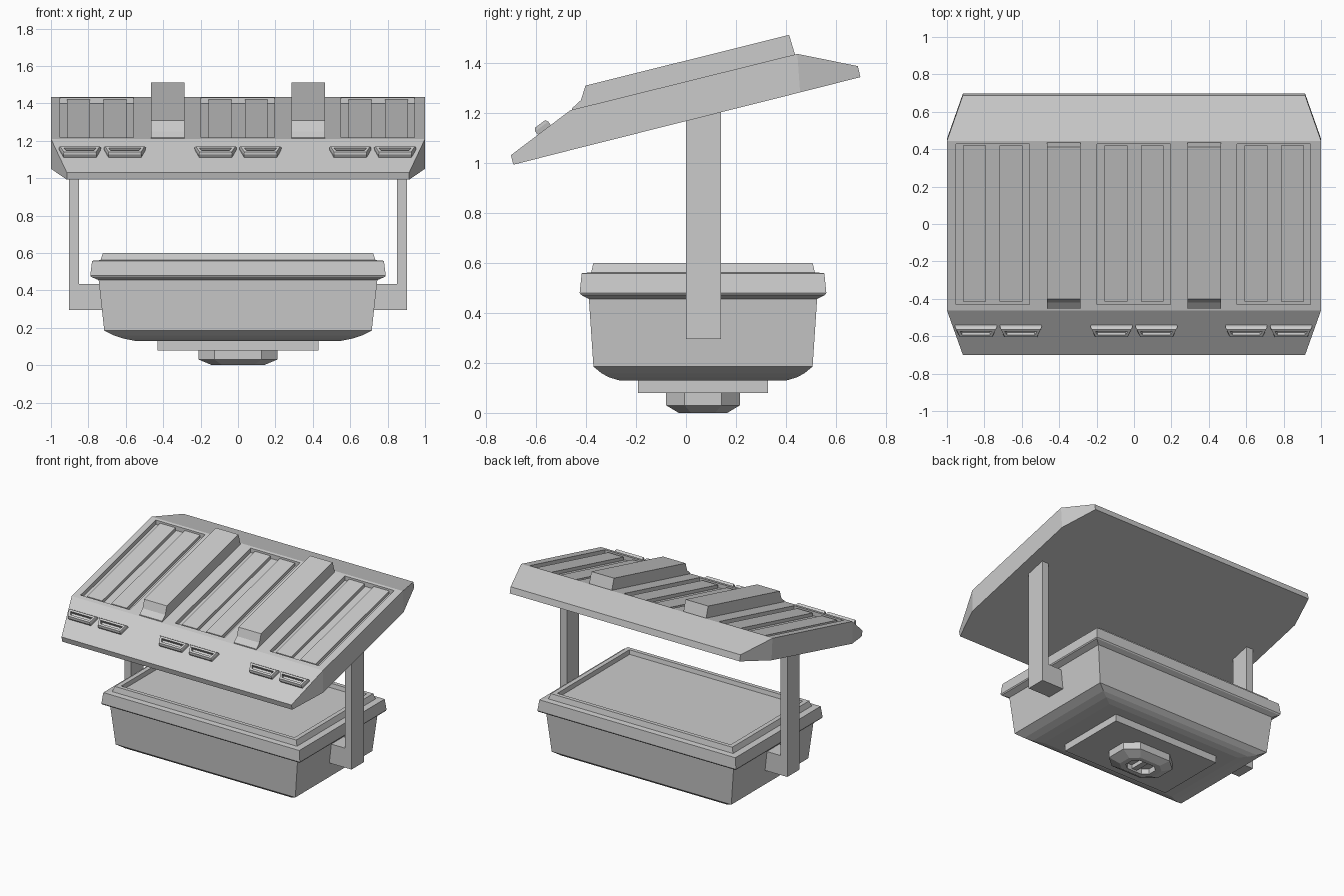
import bpy, bmesh

if "Cube" in bpy.data.objects:
    bpy.data.objects.remove(bpy.data.objects["Cube"])

CY = 0.068  # depth centre of the hanging box


def loft(name, rings):
    """Skin equal-length rings of points into a closed solid."""
    bm = bmesh.new()
    vs = [[bm.verts.new(p) for p in r] for r in rings]
    n = len(rings[0])
    for a, b in zip(vs, vs[1:]):
        for i in range(n):
            j = (i + 1) % n
            bm.faces.new((a[i], a[j], b[j], b[i]))
    bm.faces.new(vs[0])
    bm.faces.new(vs[-1])
    bmesh.ops.recalc_face_normals(bm, faces=bm.faces)
    me = bpy.data.meshes.new(name)
    bm.to_mesh(me)
    bm.free()
    ob = bpy.data.objects.new(name, me)
    bpy.context.collection.objects.link(ob)
    return ob


def rect(hx, hy, z, cy=CY):
    return [(-hx, cy - hy, z), (hx, cy - hy, z), (hx, cy + hy, z), (-hx, cy + hy, z)]


def octa(hx, hy, z, fx=0.6, fy=0.5, cy=CY):
    a, b = hx * fx, hy * fy
    pts = [(a, -hy), (hx, -b), (hx, b), (a, hy), (-a, hy), (-hx, b), (-hx, -b), (-a, -hy)]
    return [(x, cy + y, z) for x, y in pts]


def extrude_x(name, prof, x0, x1):
    return loft(name, [[(x, y, z) for y, z in prof] for x in (x0, x1)])


def roof_z(y):
    return 1.21 + (y + 0.462) * 0.248


def roof_block(name, x0, x1, y0, y1, h0, h1):
    prof = [(y0, roof_z(y0) + h0), (y1, roof_z(y1) + h0),
            (y1, roof_z(y1) + h1), (y0, roof_z(y0) + h1)]
    return extrude_x(name, prof, x0, x1)


# Sloped roof slab: rows of (half width, bottom y, bottom z, top y, top z)
rows = [(0.915, -0.69, 0.992, -0.70, 1.03),
        (1.0, -0.462, 1.05, -0.462, 1.21),
        (1.0, 0.456, 1.281, 0.445, 1.435),
        (0.915, 0.697, 1.342, 0.687, 1.386)]
roof = loft("roof", [[(-w, yb, zb), (w, yb, zb), (w, yt, zt), (-w, yt, zt)]
                     for w, yb, zb, yt, zt in rows])

# Three sunken bays in the roof, each with two flat strips
for x in (-0.953, -0.198, 0.552):
    cut = roof_block("bay_cutter", x, x + 0.393, -0.43, 0.427, -0.032, 0.1)
    mod = roof.modifiers.new("bay", 'BOOLEAN')
    mod.operation = 'DIFFERENCE'
    mod.solver = 'EXACT'
    mod.object = cut
    bpy.context.view_layer.objects.active = roof
    bpy.ops.object.modifier_apply(modifier=mod.name)
    bpy.data.objects.remove(cut)
    for dx in (0.04, 0.235):
        roof_block("roof_strip", x + dx, x + dx + 0.122, -0.415, 0.42, -0.045, -0.008)

# Two raised ribs
rib = [(-0.455, 1.19), (-0.455, 1.218), (-0.42, 1.25), (-0.402, 1.308),
       (0.412, 1.511), (0.435, 1.435), (0.435, 1.41)]
for x in (-0.375, 0.375):
    extrude_x("roof_rib", rib, x - 0.09, x + 0.09)


# Hollow clips on the front slope
def clip_ring(cx, hf, hb, yf, yb, h):
    def p(x, y):
        return (cx + x, y - 0.6 * h, 1.03 + (y + 0.70) * 0.75 + 0.8 * h)
    return [p(-hf, yf), p(hf, yf), p(hb, yb), p(-hb, yb)]


for c in (-0.725, 0.0, 0.72):
    for s in (-0.12, 0.12):
        loft("front_clip", [clip_ring(c + s, 0.088, 0.11, -0.592, -0.540, -0.01),
                            clip_ring(c + s, 0.088, 0.112, -0.592, -0.540, 0.018),
                            clip_ring(c + s, 0.086, 0.106, -0.586, -0.545, 0.030),
                            clip_ring(c + s, 0.074, 0.088, -0.575, -0.556, 0.030),
                            clip_ring(c + s, 0.074, 0.086, -0.574, -0.557, 0.008)])

# L-shaped side brackets holding the roof
for s in (-1, 1):
    prof = [(0.72, 0.295), (0.904, 0.295), (0.904, 1.20), (0.85, 1.20),
            (0.85, 0.435), (0.72, 0.435)]
    loft("side_bracket", [[(s * x, y, z) for x, z in prof] for y in (0.0, 0.14)])

# Box with coved underside, flanged rim and sunken top
loft("box", [rect(hx, hy, z) for hx, hy, z in (
    (0.55, 0.335, 0.13), (0.61, 0.375, 0.142), (0.66, 0.405, 0.158), (0.715, 0.438, 0.185),
    (0.745, 0.456, 0.455), (0.785, 0.488, 0.472), (0.79, 0.493, 0.48), (0.78, 0.485, 0.558),
    (0.735, 0.447, 0.562), (0.722, 0.438, 0.60), (0.69, 0.41, 0.60), (0.685, 0.405, 0.57))])

# Base plate under the box
loft("base_plate", [rect(0.43, 0.26, 0.08), rect(0.43, 0.26, 0.14)])

# Eight-sided nozzle with a hollow centre and a cross bar
loft("nozzle", [octa(0.21, 0.147, 0.09), octa(0.21, 0.147, 0.03),
                octa(0.138, 0.097, 0.0), octa(0.10, 0.065, 0.0), octa(0.10, 0.065, 0.04)])
loft("nozzle_bar", [rect(0.02, 0.068, 0.012), rect(0.02, 0.068, 0.045)])
